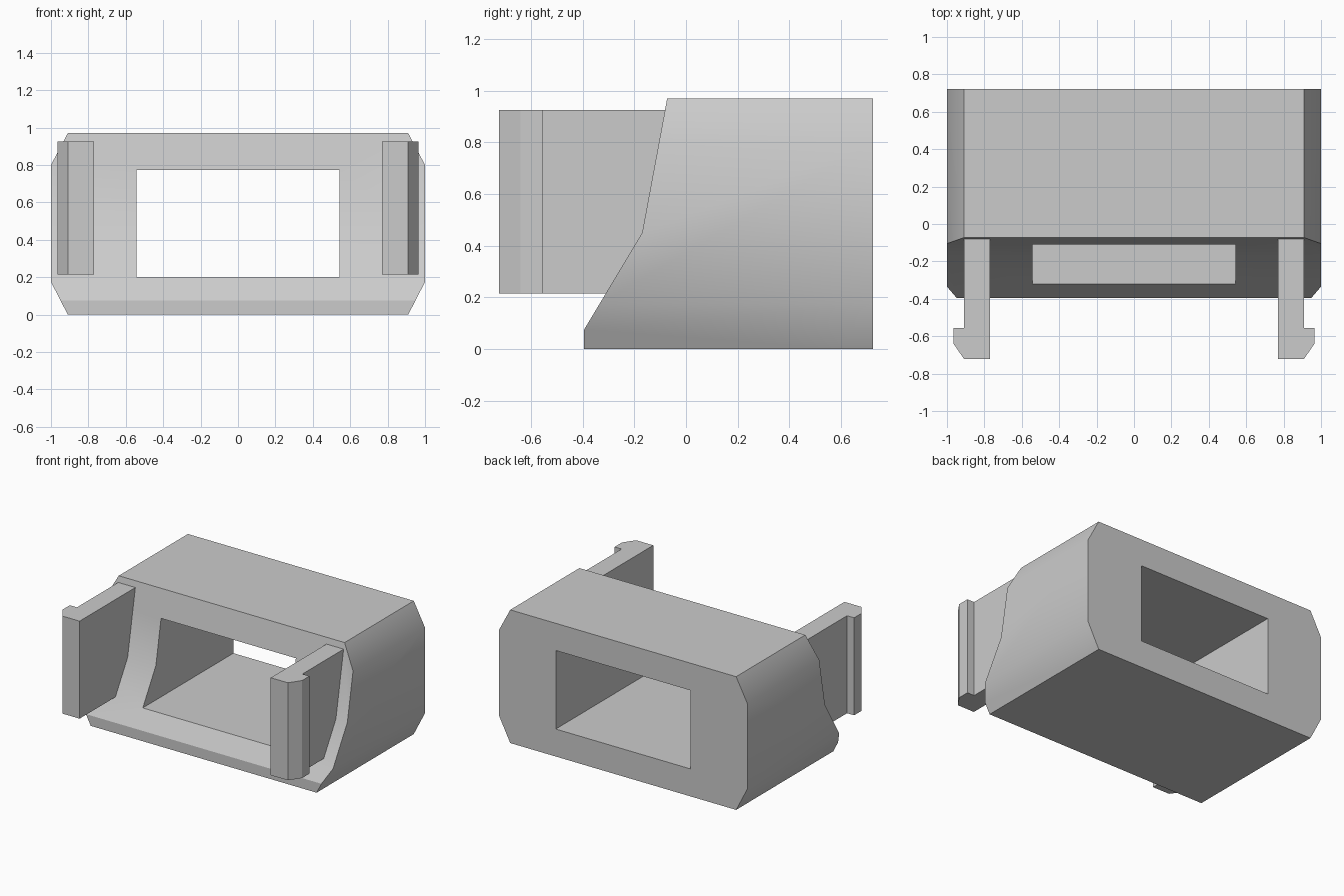
import bpy
import bmesh
from mathutils import Vector

cube = bpy.data.objects.get("Cube")
if cube:
    bpy.data.objects.remove(cube, do_unlink=True)

# Single grey plastic
grey = bpy.data.materials.new("light_grey")
grey.use_nodes = True
colour = (0.6, 0.6, 0.6, 1)
grey.diffuse_color = colour
grey.node_tree.nodes["Principled BSDF"].inputs["Base Color"].default_value = colour


def prism(name, outline, place, low, high):
    """Extrude a 2D outline between two depths; place maps (u, v, depth) to xyz."""
    bm = bmesh.new()
    face = bm.faces.new([bm.verts.new(place(u, v, low)) for u, v in outline])
    step = Vector(place(0, 0, high)) - Vector(place(0, 0, low))
    extruded = bmesh.ops.extrude_face_region(bm, geom=[face], use_keep_orig=True)["geom"]
    bmesh.ops.translate(bm, vec=step,
                        verts=[g for g in extruded if isinstance(g, bmesh.types.BMVert)])
    bmesh.ops.recalc_face_normals(bm, faces=bm.faces)
    mesh = bpy.data.meshes.new(name)
    bm.to_mesh(mesh)
    bm.free()
    mesh.materials.append(grey)
    obj = bpy.data.objects.new(name, mesh)
    bpy.context.collection.objects.link(obj)
    return obj


def activate(obj):
    bpy.ops.object.select_all(action="DESELECT")
    obj.select_set(True)
    bpy.context.view_layer.objects.active = obj


def cut(obj, tool, operation):
    activate(obj)
    mod = obj.modifiers.new("cut", "BOOLEAN")
    mod.operation, mod.object, mod.solver = operation, tool, "EXACT"
    bpy.ops.object.modifier_apply(modifier=mod.name)
    bpy.data.objects.remove(tool, do_unlink=True)


def along_x(y, z, x):
    return (x, y, z)


def along_y(x, z, y):
    return (x, y, z)


def along_z(x, y, z):
    return (x, y, z)


# Housing: raked side profile trimmed to a chamfered front outline
side = [(-0.395, 0), (0.723, 0), (0.723, 0.97), (-0.073, 0.97), (-0.17, 0.45), (-0.395, 0.075)]
housing = prism("housing", side, along_x, -1.2, 1.2)

half = [(0.91, 0), (1, 0.175), (1, 0.8), (0.91, 0.97)]
octagon = half + [(-x, z) for x, z in reversed(half)]
cut(housing, prism("outline_cutter", octagon, along_y, -1, 1), "INTERSECT")

# Rectangular opening straight through
opening = [(-0.543, 0.2), (0.543, 0.2), (0.543, 0.772), (-0.543, 0.772)]
cut(housing, prism("opening_cutter", opening, along_y, -1, 1), "DIFFERENCE")

# Hooked clip arms on both sides, rooted in the housing
arm = [(0.77, 0.05), (0.77, -0.723), (0.908, -0.723), (0.965, -0.64),
       (0.965, -0.556), (0.908, -0.556), (0.908, 0.05)]
parts = [housing]
for name, sign in (("left_clip", 1), ("right_clip", -1)):
    parts.append(prism(name, [(sign * x, y) for x, y in arm], along_z, 0.215, 0.925))

for part in parts:
    activate(part)
    bpy.ops.object.shade_smooth_by_angle()
